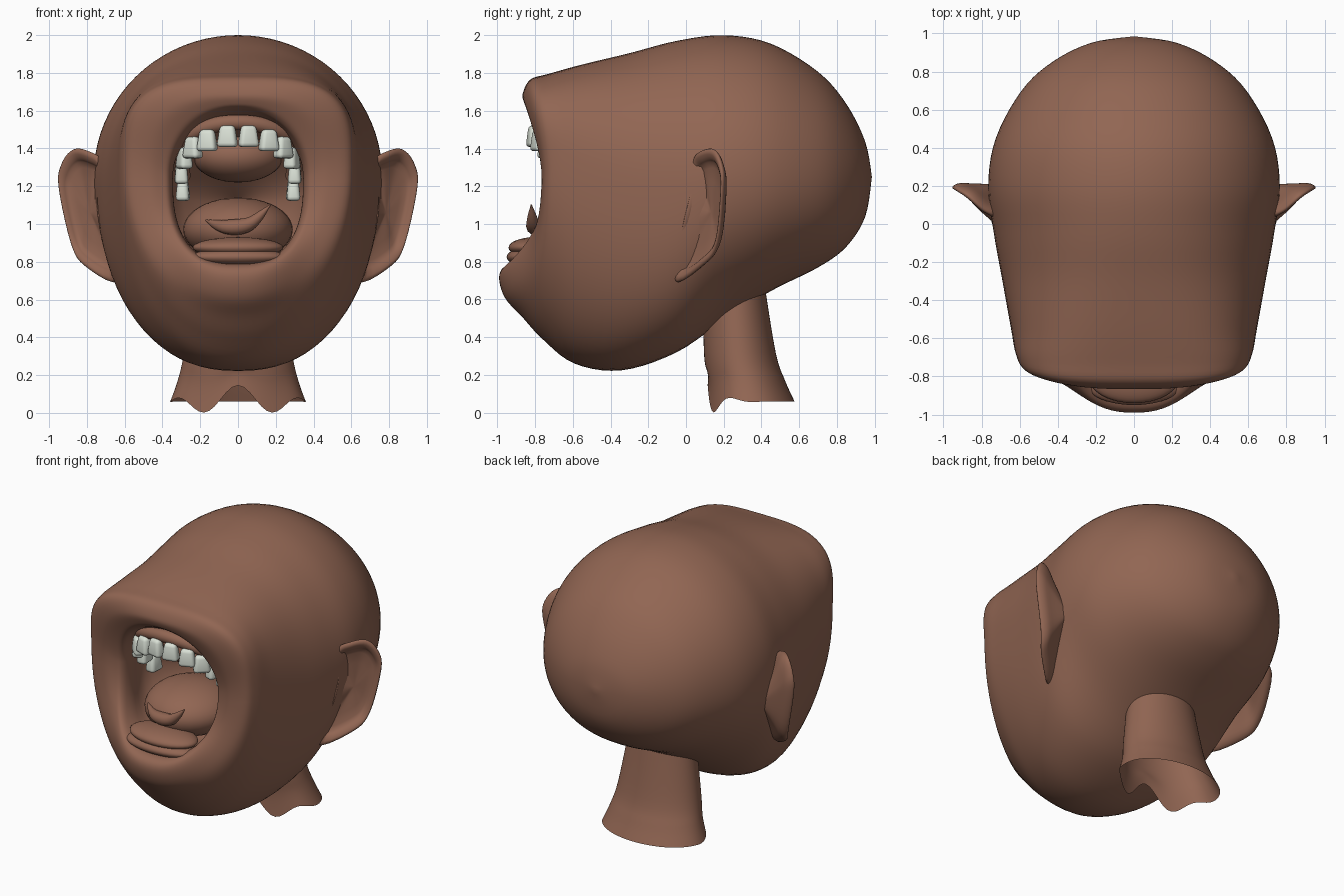
import bpy
import bmesh
import math
from mathutils import Matrix, Vector

cube = bpy.data.objects.get("Cube")
if cube:
    bpy.data.objects.remove(cube, do_unlink=True)


def material(name, rgb):
    mat = bpy.data.materials.new(name)
    mat.use_nodes = True
    mat.diffuse_color = (*rgb, 1)
    bsdf = next(n for n in mat.node_tree.nodes if n.type == "BSDF_PRINCIPLED")
    bsdf.inputs["Base Color"].default_value = (*rgb, 1)
    bsdf.inputs["Roughness"].default_value = 0.7
    return mat


SKIN = material("brown_skin", (0.285, 0.132, 0.086))
IVORY = material("ivory_teeth", (0.7, 0.75, 0.67))


def smooth_rows(rows, steps, closed=False):
    """Run a smooth curve through rows of numbers."""
    count = len(rows)

    def row(i):
        return rows[i % count] if closed else rows[max(0, min(count - 1, i))]

    result = []
    for i in range(count if closed else count - 1):
        for k in range(steps):
            t = k / steps
            result.append([
                b + 0.5 * t * (c - a + t * (2 * a - 5 * b + 4 * c - d + t * (3 * (b - c) + d - a)))
                for a, b, c, d in zip(row(i - 1), row(i), row(i + 1), row(i + 2))])
    if not closed:
        result.append(list(rows[-1]))
    return result


def finish(name, bm, mat):
    bmesh.ops.recalc_face_normals(bm, faces=bm.faces)
    mesh = bpy.data.meshes.new(name)
    bm.to_mesh(mesh)
    bm.free()
    mesh.materials.append(mat)
    mesh.shade_smooth()
    obj = bpy.data.objects.new(name, mesh)
    bpy.context.collection.objects.link(obj)
    return obj


def loft(name, rings):
    """Skin a list of closed rings with equal point counts."""
    bm = bmesh.new()
    loops = [[bm.verts.new(p) for p in ring] for ring in rings]
    count = len(loops[0])
    for lower, upper in zip(loops, loops[1:]):
        for i in range(count):
            j = (i + 1) % count
            bm.faces.new((lower[i], lower[j], upper[j], upper[i]))
    bmesh.ops.remove_doubles(bm, verts=bm.verts, dist=0.0005)
    return finish(name, bm, SKIN)


def ellipsoid(name, center, radii):
    bm = bmesh.new()
    bmesh.ops.create_uvsphere(bm, u_segments=32, v_segments=20, radius=1)
    bmesh.ops.transform(bm, matrix=Matrix.LocRotScale(center, None, radii), verts=bm.verts)
    return finish(name, bm, SKIN)


def tube(name, points, radius, taper):
    """Round strand through points, thinned toward its ends when taper is set."""
    path = smooth_rows(points, 6)
    data = bpy.data.curves.new(name, "CURVE")
    data.dimensions = "3D"
    data.bevel_depth = radius
    data.bevel_resolution = 4
    data.use_fill_caps = True
    spline = data.splines.new("POLY")
    spline.points.add(len(path) - 1)
    for i, (point, position) in enumerate(zip(spline.points, path)):
        point.co = (*position, 1)
        along = i / (len(path) - 1)
        point.radius = max(0.1, math.sin(math.pi * along)) if taper else 1
    spline.use_smooth = True
    data.materials.append(SKIN)
    obj = bpy.data.objects.new(name, data)
    bpy.context.collection.objects.link(obj)
    return obj


def cranium_row(y, bottom):
    """Flat slice through the rounded back of the skull."""
    reach = math.sqrt(max(0, 1 - ((y - 0.2) / 0.785) ** 2))
    return (y, 1.25 + 0.75 * reach ** 1.15, y, 0.765 * reach, 1.25, y, bottom, 2, 2.1)


# Head, from the back of the skull forward to the lips and into the mouth
back_slices = [(0.985, 1.25), (0.95, 1.04), (0.85, 0.88), (0.7, 0.77), (0.45, 0.645), (0.2, 0.49)]
# top y, top z, side y, side x, side z, bottom y, bottom z, top and bottom squareness
face_rows = [
    (-0.05, 1.97, -0.05, 0.735, 1.2, -0.05, 0.32, 2.1, 2.5),
    (-0.3, 1.905, -0.3, 0.69, 1.2, -0.34, 0.225, 2.3, 2.4),
    (-0.55, 1.845, -0.55, 0.645, 1.25, -0.59, 0.26, 2.7, 2.2),
    (-0.73, 1.795, -0.68, 0.62, 1.3, -0.76, 0.39, 3.1, 2.1),
    (-0.825, 1.765, -0.745, 0.58, 1.3, -0.87, 0.51, 3.3, 2.1),
    (-0.865, 1.69, -0.765, 0.48, 1.28, -0.96, 0.61, 2.9, 2.2),
    (-0.855, 1.64, -0.755, 0.41, 1.26, -0.99, 0.72, 2.3, 2.4),
    (-0.83, 1.615, -0.735, 0.365, 1.25, -0.95, 0.78, 2.1, 2.6),
    (-0.77, 1.58, -0.66, 0.345, 1.24, -0.83, 0.79, 2.1, 2.6),
    (-0.5, 1.42, -0.45, 0.34, 1.15, -0.5, 0.8, 2, 2.2),
    (-0.15, 1.1, -0.15, 0, 1.1, -0.15, 1.1, 2, 2),
]


def head_ring(row, count=80):
    top_y, top_z, side_y, side_x, side_z, low_y, low_z, top_power, low_power = row
    ring = []
    for i in range(count):
        angle = math.tau * i / count
        c, s = math.cos(angle), math.sin(angle)
        end_y, end_z, power, sweep = ((top_y, top_z, top_power, 1.4) if s >= 0
                                      else (low_y, low_z, low_power, 2.5))
        x = math.copysign(abs(c) ** (2 / power), c) * side_x
        rise = abs(s) ** (2 / power)
        ring.append((x, side_y + (end_y - side_y) * rise ** sweep,
                     side_z + (end_z - side_z) * rise))
    return ring


head_rows = [cranium_row(y, bottom) for y, bottom in back_slices] + face_rows
loft("head", [head_ring(row) for row in smooth_rows(head_rows, 5)])

# Open neck sleeve with a scalloped lower edge: z, centre y, half depth, half width
neck = [(0.06, 0.345, 0.23, 0.36), (0.17, 0.32, 0.205, 0.32),
        (0.32, 0.285, 0.19, 0.285), (0.72, 0.25, 0.16, 0.22)]


def neck_ring(row, count=72):
    z, center_y, depth, width = row
    fade = max(0, 1 - (z - 0.06) / 0.2)
    ring = []
    for i in range(count):
        angle = math.tau * i / count - math.pi
        wave = 0.085 * math.cos(5.5 * angle) * math.exp(-(angle / 0.9) ** 2)
        ring.append((width * math.sin(angle), center_y - depth * math.cos(angle), z + wave * fade))
    return ring


loft("neck", [neck_ring(row) for row in smooth_rows(neck, 5)])

# Ears: a rim outline with a hollow front and a thin back that runs into the head
rim = [(0.72, 0.04, 1.33), (0.79, 0.08, 1.385), (0.87, 0.15, 1.395), (0.93, 0.19, 1.32),
       (0.945, 0.2, 1.2), (0.88, 0.17, 0.9), (0.81, 0.09, 0.78), (0.64, -0.06, 0.7),
       (0.72, -0.01, 1), (0.73, 0.03, 1.17)]
ear_center = Vector((0.82, 0.1, 1.06))
ear_facing = Vector((0.72, -0.69, 0))
# outline scale and depth behind the rim
ear_steps = [(0.2, 0.13), (0.6, 0.075), (0.9, 0.035), (1, 0), (0.94, -0.014),
             (0.84, 0), (0.7, 0.03), (0, 0.05)]
for side, label in ((1, "left"), (-1, "right")):
    rings = []
    for scale, depth in smooth_rows(ear_steps, 3):
        ring = []
        for point in smooth_rows(rim, 5, closed=True):
            p = ear_center + (Vector(point) - ear_center) * scale - ear_facing * depth
            ring.append((p.x * side, p.y, p.z))
        rings.append(ring)
    loft(label + "_ear", rings)

# Upper teeth along a tilted arch, mirrored
arch = [(0.056, -0.805, 1.465), (0.163, -0.78, 1.443), (0.24, -0.735, 1.405),
        (0.285, -0.665, 1.35), (0.3, -0.58, 1.27), (0.292, -0.49, 1.18)]
bm = bmesh.new()
for i, spot in enumerate(arch):
    before, after = arch[max(0, i - 1)], arch[min(len(arch) - 1, i + 1)]
    turn = math.atan2(after[1] - before[1], after[0] - before[0])
    for side in (1, -1):
        verts = bmesh.ops.create_cube(bm, size=1)["verts"]
        for v in verts:
            if v.co.z > 0:
                v.co.xy *= 0.7
        place = Matrix.LocRotScale(Vector((spot[0] * side, spot[1], spot[2])),
                                   Matrix.Rotation(turn * side, 3, "Z"),
                                   Vector((0.112, 0.075, 0.115)))
        bmesh.ops.transform(bm, matrix=place, verts=verts)
teeth = finish("upper_teeth", bm, IVORY)
bevel = teeth.modifiers.new("rounding", "BEVEL")
bevel.width = 0.022
bevel.segments = 3

# Gum ridge above the teeth
gum_half = [(x, y + 0.035, z + 0.07) for x, y, z in arch]
tube("gum", [(-x, y, z) for x, y, z in reversed(gum_half)] + gum_half, 0.042, False)

# Soft parts inside the mouth
ellipsoid("soft_palate", (0, -0.42, 1.36), (0.24, 0.2, 0.14))
ellipsoid("tongue_body", (0, -0.5, 0.97), (0.29, 0.3, 0.17))
ellipsoid("lower_gum_front", (0, -0.84, 0.825), (0.25, 0.11, 0.05))
ellipsoid("lower_gum_back", (0, -0.8, 0.875), (0.24, 0.14, 0.055))
tube("tongue_tip", [(-0.17, -0.73, 1.02), (-0.07, -0.79, 0.985), (0.06, -0.81, 1),
                    (0.17, -0.82, 1.1)], 0.042, True)
